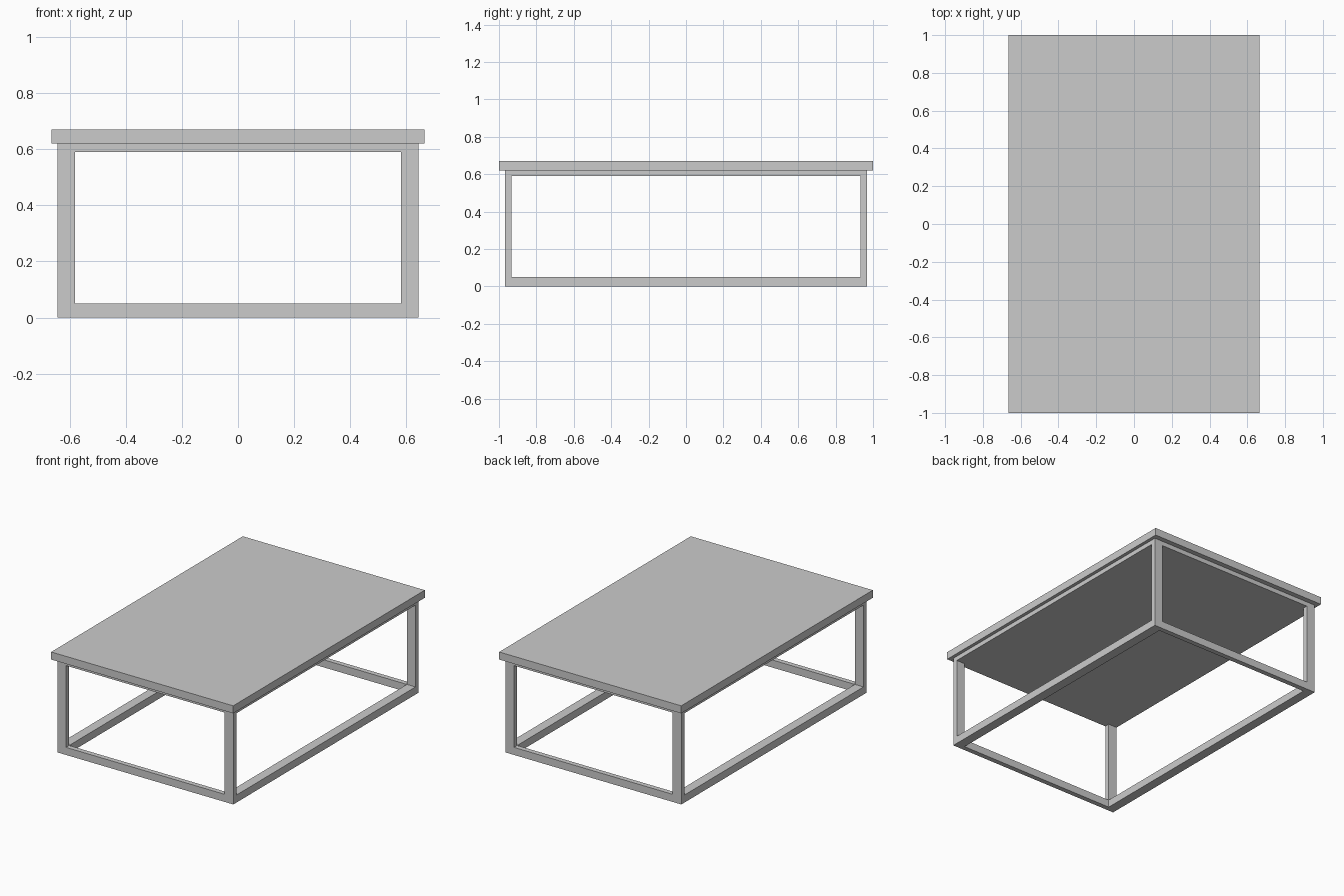
import bpy

if "Cube" in bpy.data.objects:
    bpy.data.objects.remove(bpy.data.objects["Cube"])

X, Y = 0.643, 0.967        # outer half-size of the frame
LX, LY = 0.063, 0.033      # leg section
RAIL_H = 0.05
APRON_Z, TOP_Z, HEIGHT = 0.59, 0.62, 0.67


def box(name, x0, x1, y0, y1, z0, z1):
    bpy.ops.mesh.primitive_cube_add(
        size=1, location=((x0 + x1) / 2, (y0 + y1) / 2, (z0 + z1) / 2))
    ob = bpy.context.object
    ob.name = name
    ob.scale = (x1 - x0, y1 - y0, z1 - z0)
    bpy.ops.object.transform_apply(location=False, rotation=False, scale=True)
    return ob


def span(side, outer, thickness):
    """Range of a part flush with the outer frame on the given side."""
    return sorted((side * outer, side * (outer - thickness)))


# Table top and the thinner panel beneath it
box("table_top", -0.665, 0.665, -1, 1, TOP_Z, HEIGHT)
box("under_panel", -X, X, -Y, Y, APRON_Z, TOP_Z)

# Legs
for sx, side in ((-1, "left"), (1, "right")):
    for sy, end in ((-1, "front"), (1, "back")):
        box(f"{end}_{side}_leg", *span(sx, X, LX), *span(sy, Y, LY), 0, APRON_Z)

# Floor rails between the legs
for sx, side in ((-1, "left"), (1, "right")):
    box(f"{side}_floor_rail", *span(sx, X, LX), -Y + LY, Y - LY, 0, RAIL_H)
for sy, end in ((-1, "front"), (1, "back")):
    box(f"{end}_floor_rail", -X + LX, X - LX, *span(sy, Y, LY), 0, RAIL_H)
